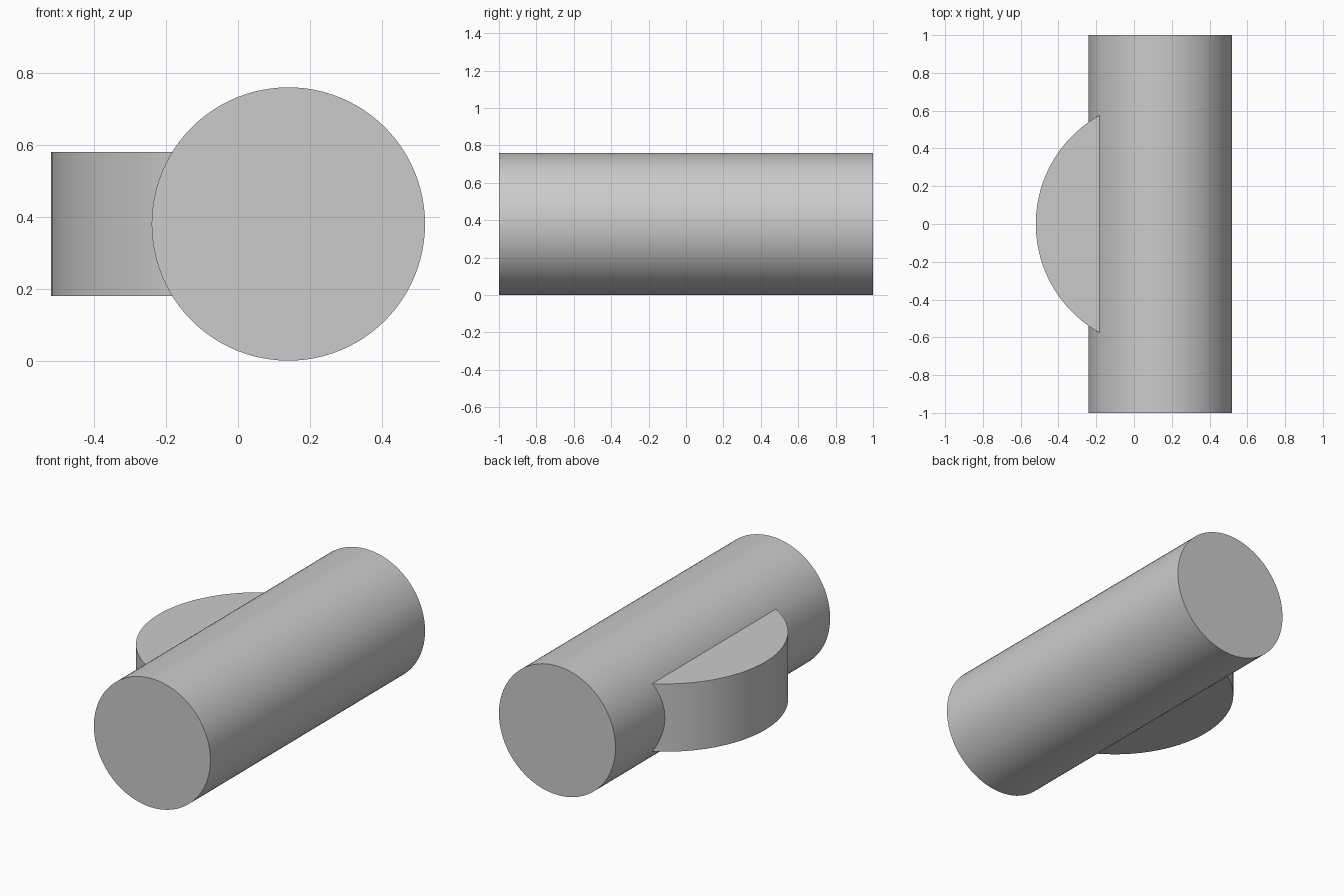
import bpy, bmesh
from math import pi, sin, cos

cube = bpy.data.objects.get("Cube")
if cube:
    bpy.data.objects.remove(cube, do_unlink=True)

AXIS_X, AXIS_Z = 0.14, 0.38
ROLLER_R, DISC_R = 0.38, 0.66

grey = bpy.data.materials.new("plain grey")
grey.use_nodes = True
colour = (0.6, 0.6, 0.6, 1)
grey.diffuse_color = colour
grey.node_tree.nodes["Principled BSDF"].inputs["Base Color"].default_value = colour


def arc(radius, start, end, steps):
    angles = [start + (end - start) * i / steps for i in range(steps + 1)]
    return [(radius * cos(a), radius * sin(a)) for a in angles]


def extruded(name, outline, direction):
    """Extrude a closed outline into a solid with smooth sides and sharp rims."""
    bm = bmesh.new()
    face = bm.faces.new([bm.verts.new(p) for p in outline])
    result = bmesh.ops.extrude_face_region(bm, geom=[face], use_keep_orig=True)
    moved = [v for v in result["geom"] if isinstance(v, bmesh.types.BMVert)]
    bmesh.ops.translate(bm, verts=moved, vec=direction)
    bmesh.ops.recalc_face_normals(bm, faces=bm.faces)
    mesh = bpy.data.meshes.new(name)
    bm.to_mesh(mesh)
    bm.free()
    mesh.materials.append(grey)
    obj = bpy.data.objects.new(name, mesh)
    bpy.context.collection.objects.link(obj)
    bpy.ops.object.select_all(action="DESELECT")
    obj.select_set(True)
    bpy.context.view_layer.objects.active = obj
    bpy.ops.object.shade_smooth_by_angle(angle=pi / 6)
    return obj


# Long horizontal cylinder running front to back
circle = arc(ROLLER_R, 0, 2 * pi, 96)[:-1]
extruded("main_cylinder",
         [(AXIS_X + u, -1, AXIS_Z + v) for u, v in circle], (0, 2, 0))

# Upright half disc on the right side, its flat side buried on the cylinder axis
half = arc(DISC_R, pi / 2, 3 * pi / 2, 64)
extruded("side_half_disc",
         [(AXIS_X + u, v, AXIS_Z - 0.2) for u, v in half], (0, 0, 0.4))
